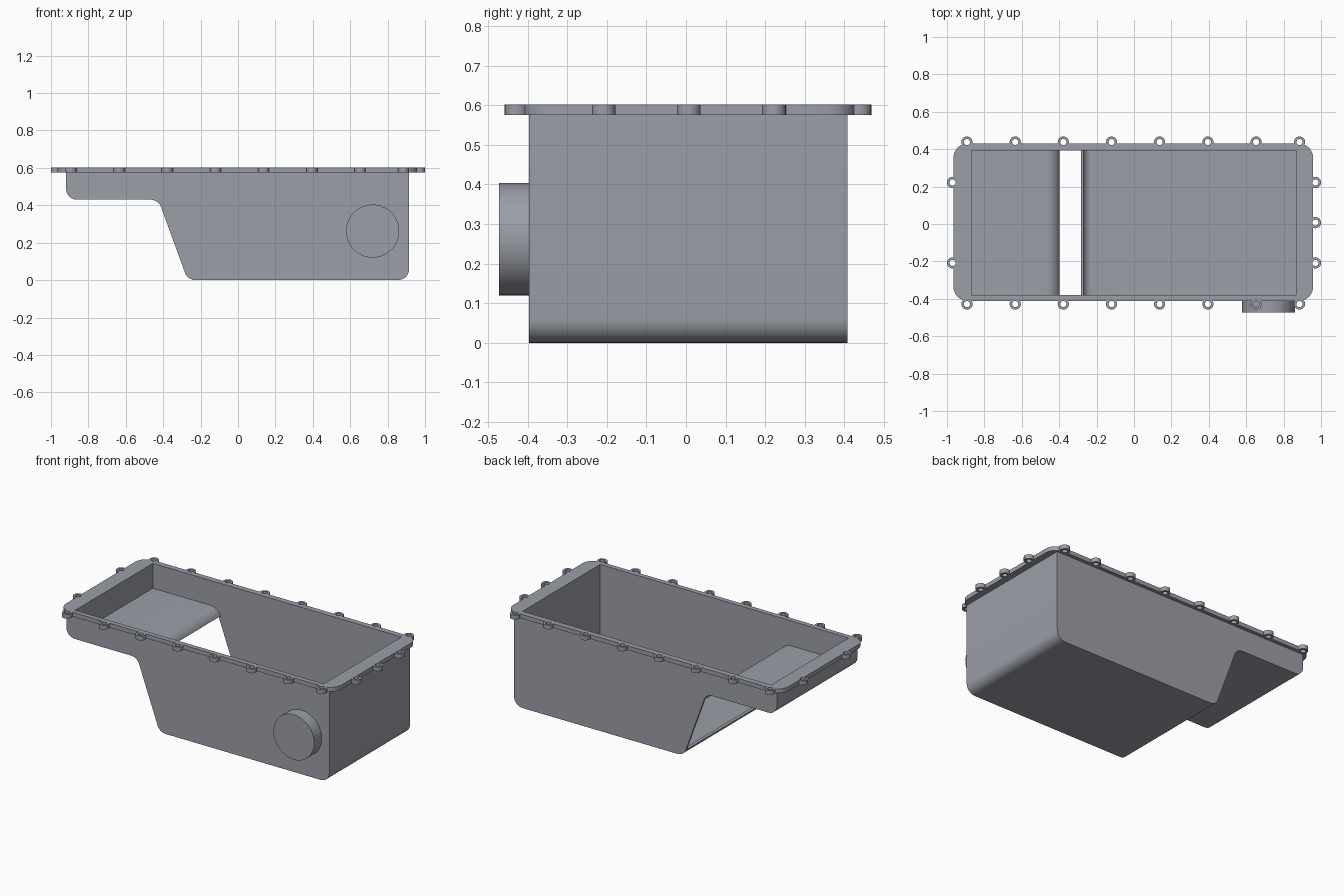
import bpy, bmesh, math
from mathutils import Vector

if "Cube" in bpy.data.objects:
    bpy.data.objects.remove(bpy.data.objects["Cube"])

grey = bpy.data.materials.new("cast_grey")
grey.diffuse_color = (0.33, 0.345, 0.39, 1)
grey.use_nodes = True
grey.node_tree.nodes["Principled BSDF"].inputs["Base Color"].default_value = grey.diffuse_color


def make(name, bm):
    bmesh.ops.recalc_face_normals(bm, faces=bm.faces)
    me = bpy.data.meshes.new(name)
    bm.to_mesh(me)
    bm.free()
    me.materials.append(grey)
    ob = bpy.data.objects.new(name, me)
    bpy.context.collection.objects.link(ob)
    return ob


def fillet(prev, cur, nxt, r, n=10):
    """Arc points that round the corner cur with radius r."""
    p, c, q = Vector(prev), Vector(cur), Vector(nxt)
    u, v = (p - c).normalized(), (q - c).normalized()
    half = u.angle(v) / 2
    centre = c + (u + v).normalized() * (r / math.sin(half))
    a = c + u * (r / math.tan(half)) - centre
    b = c + v * (r / math.tan(half)) - centre
    sweep = a.angle(b)
    return [centre + (a * math.sin((1 - i / n) * sweep) + b * math.sin(i / n * sweep))
            / math.sin(sweep) for i in range(n + 1)]


def rounded(corners):
    """Corners are (x, y, radius); zero radius stays sharp."""
    pts = []
    for i, (x, y, r) in enumerate(corners):
        prev, nxt = corners[i - 1][:2], corners[(i + 1) % len(corners)][:2]
        pts += fillet(prev, (x, y), nxt, r) if r else [Vector((x, y))]
    return pts


def prism(name, pts, lo, hi, axis):
    """Extrude a 2D outline along y or z."""
    bm = bmesh.new()
    place = (lambda p, h: (p[0], h, p[1])) if axis == 'y' else (lambda p, h: (p[0], p[1], h))
    f = bm.faces.new([bm.verts.new(place(p, lo)) for p in pts])
    ext = bmesh.ops.extrude_face_region(bm, geom=[f])
    shift = Vector(place((0, 0), hi - lo))
    bmesh.ops.translate(bm, vec=shift, verts=[g for g in ext['geom']
                                            if isinstance(g, bmesh.types.BMVert)])
    return make(name, bm)


def circle(x, y, r, n):
    return [(x + r * math.cos(2 * math.pi * i / n), y + r * math.sin(2 * math.pi * i / n))
            for i in range(n)]


def combine(ob, other, op):
    m = ob.modifiers.new(op, 'BOOLEAN')
    m.operation, m.object, m.solver = op, other, 'EXACT'
    bpy.context.view_layer.objects.active = ob
    bpy.ops.object.modifier_apply(modifier=m.name)


def smooth(ob):
    bpy.ops.object.select_all(action='DESELECT')
    ob.select_set(True)
    bpy.context.view_layer.objects.active = ob
    bpy.ops.object.shade_smooth_by_angle(angle=math.radians(30))


# pan body: stepped side profile with a shallow and a deep end
pan = prism("pan_body", rounded([
    (-0.92, 0.575, 0), (-0.92, 0.43, 0.06), (-0.426, 0.43, 0.06),
    (-0.269, 0, 0.06), (0.915, 0, 0.06), (0.915, 0.575, 0)]), -0.397, 0.408, 'y')

# cavity: follows the floors and breaks out through the sloped step
top, low = (-0.4155, 0.445), (-0.2585, 0.015)
upper = fillet((-0.87, 0.445), top, low, 0.075)
lower = fillet(top, low, (0.865, 0.015), 0.045)
out = Vector((-0.94, -0.343)) * 0.08
cavity = prism("cavity_cutter", [Vector((-0.87, 0.7)), Vector((-0.87, 0.445))] + upper
               + [upper[-1] + out, lower[0] + out] + lower
               + [Vector((0.865, 0.015)), Vector((0.865, 0.7))], -0.38, 0.394, 'y')
combine(pan, cavity, 'DIFFERENCE')

# flange around the open top
flange = prism("flange", rounded([
    (-0.965, -0.411, 0.075), (0.957, -0.411, 0.075),
    (0.957, 0.43, 0.075), (-0.965, 0.43, 0.075)]), 0.575, 0.602, 'z')
combine(flange, cavity, 'DIFFERENCE')

# bolt bosses along the rim, each drilled through
xs = (-0.893, -0.635, -0.378, -0.12, 0.137, 0.395, 0.653, 0.885)
spots = [(x, y) for x in xs for y in (-0.428, 0.438)]
spots += [(-0.97, y) for y in (-0.208, 0.222)]
spots += [(0.97, y) for y in (-0.208, 0.007, 0.222)]
for x, y in spots:
    boss = prism("bolt_boss", circle(x, y, 0.03, 24), 0.575, 0.602, 'z')
    combine(flange, boss, 'UNION')
    bpy.data.objects.remove(boss)
for x, y in spots:
    hole = prism("bolt_hole", circle(x, y, 0.0165, 20), 0.5, 0.7, 'z')
    combine(flange, hole, 'DIFFERENCE')
    bpy.data.objects.remove(hole)
bpy.data.objects.remove(cavity)

# round plug on the front wall
plug = prism("side_plug", circle(0.72, 0.262, 0.142, 64), -0.472, -0.39, 'y')

for part in (pan, flange, plug):
    smooth(part)
